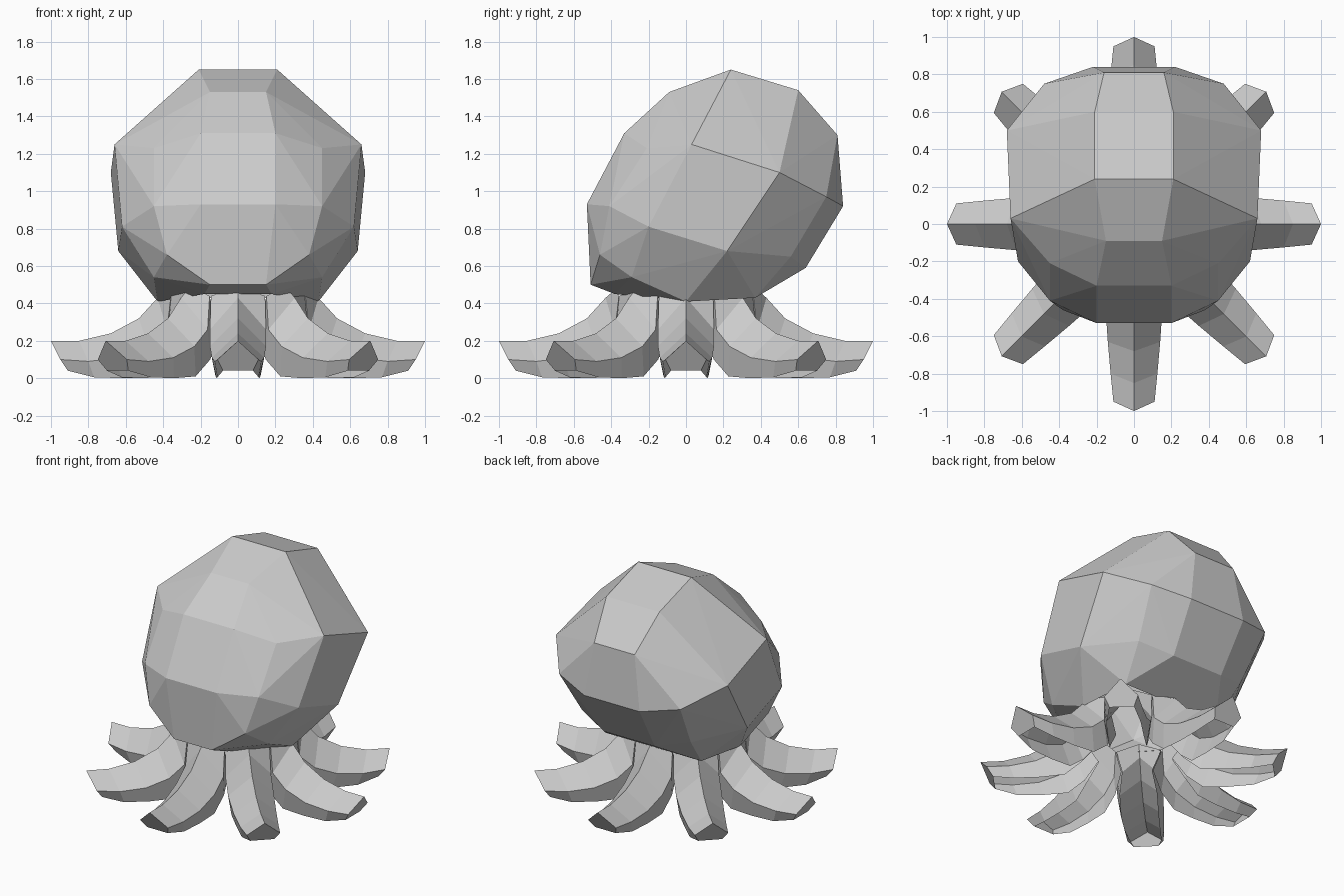
import bpy, bmesh, math
from mathutils import Matrix

if "Cube" in bpy.data.objects:
    bpy.data.objects.remove(bpy.data.objects["Cube"])


def finish(bm, name):
    me = bpy.data.meshes.new(name)
    bm.to_mesh(me)
    bm.free()
    ob = bpy.data.objects.new(name, me)
    bpy.context.collection.objects.link(ob)
    return ob


# Head: faceted, leaning ball; half of the corner points (x, y, z), mirrored and hulled
inner_ring = [(.21, .24, 1.65), (.21, .60, 1.54), (.16, .81, 1.30), (.22, .84, .92),
              (.20, .64, .59), (.20, .36, .43), (.20, 0, .41), (.18, -.38, .45),
              (.15, -.51, .50), (.20, -.53, .93), (.20, -.33, 1.31), (.15, -.09, 1.53)]
outer_ring = [(.66, .03, 1.25), (.68, .50, 1.10), (.48, .75, .97), (.43, .56, .65),
              (.64, .22, .68), (.43, 0, .41), (.38, .37, .43), (.45, -.29, .54),
              (.38, -.46, .66), (.62, -.20, .81), (.45, -.41, .92), (.45, -.21, 1.23)]
bm = bmesh.new()
for x, y, z in inner_ring + outer_ring:
    for s in (-1, 1):
        bm.verts.new((s * x, y, z))
bmesh.ops.convex_hull(bm, input=bm.verts[:])
bmesh.ops.delete(bm, geom=[v for v in bm.verts if not v.link_faces], context='VERTS')
bmesh.ops.recalc_face_normals(bm, faces=bm.faces[:])
# open underside, hidden above the tentacles
under = [f for f in bm.faces if all(v.co.z < .47 for v in f.verts)]
bmesh.ops.delete(bm, geom=under, context='FACES')
finish(bm, "head")

# Tentacle stations: ridge (r, z), side edge (r, z, half width), bottom lip (r, z, half width)
stations = [
    ((1.00, .20), (.95, .10, .11), (.91, .04, .08)),
    ((.85, .20), (.80, .09, .125), (.77, .005, .11)),
    ((.68, .24), (.63, .11, .14), (.60, .00, .115)),
    ((.53, .32), (.48, .17, .15), (.44, .01, .12)),
    ((.43, .43), (.38, .26, .15), (.33, .10, .12)),
    ((.36, .49), (.36, .44, .145), (.24, .22, .095)),
]


def tentacle(name, angle):
    """Open-bottomed shell: two roof slopes, two side walls and an end cap."""
    bm = bmesh.new()
    rings = []
    for (rr, rz), (sr, sz, sw), (lr, lz, lw) in stations:
        pts = [(lr, lw, lz), (sr, sw, sz), (rr, 0, rz), (sr, -sw, sz), (lr, -lw, lz)]
        rings.append([bm.verts.new(p) for p in pts])
    for a, b in zip(rings, rings[1:]):
        for i in range(4):
            bm.faces.new((a[i], b[i], b[i + 1], a[i + 1]))
    bm.faces.new(rings[0])
    bmesh.ops.recalc_face_normals(bm, faces=bm.faces[:])
    # make sure the roof points up
    bm.normal_update()
    if sum(f.normal.z * f.calc_area() for f in bm.faces) < 0:
        bmesh.ops.reverse_faces(bm, faces=bm.faces[:])
    bm.transform(Matrix.Rotation(angle, 4, 'Z'))
    return finish(bm, name)


for k in range(8):
    tentacle(f"tentacle_{k + 1}", k * math.pi / 4)
